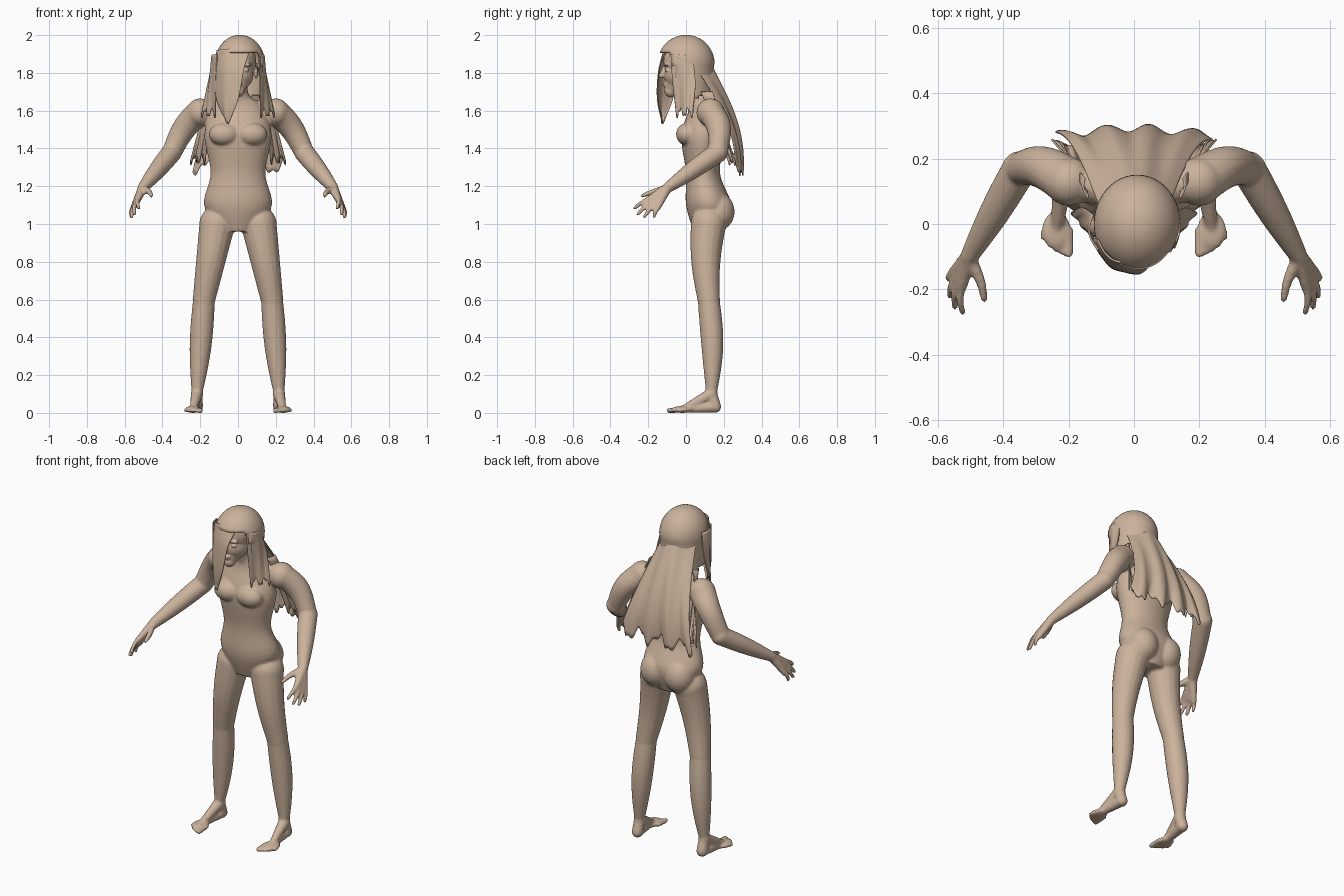
import bpy, bmesh, math
from mathutils import Vector, Matrix, Quaternion

old = bpy.data.objects.get("Cube")
if old:
    bpy.data.objects.remove(old, do_unlink=True)

clay = bpy.data.materials.new("warm_tan")
clay.use_nodes = True
clay.diffuse_color = (0.6, 0.45, 0.335, 1)
clay.node_tree.nodes["Principled BSDF"].inputs["Base Color"].default_value = clay.diffuse_color


def spline(rows, steps=6):
    """Smooth curve through rows of numbers."""
    out, last = [], len(rows) - 1
    for i in range(last):
        before, start, end, after = (rows[min(max(i + k, 0), last)] for k in (-1, 0, 1, 2))
        for s in range(steps):
            t = s / steps
            out.append([q + (r - p) * t / 2 + (p - 2.5 * q + 2 * r - e / 2) * t ** 2
                        + (3 * q - p - 3 * r + e) / 2 * t ** 3
                        for p, q, r, e in zip(before, start, end, after)])
    return out + [list(rows[-1])]


def loft(bm, rows, turn=Quaternion(), sides=24):
    """Closed tube through rows of x, y, z, width radius, depth radius."""
    rings = []
    for x, y, z, width, depth in rows:
        ring = []
        for k in range(sides):
            angle = math.tau * k / sides
            offset = Vector((width * math.cos(angle), depth * math.sin(angle), 0))
            ring.append(bm.verts.new(Vector((x, y, z)) + turn @ offset))
        rings.append(ring)
    for lower, upper in zip(rings, rings[1:]):
        for k in range(sides):
            j = (k + 1) % sides
            bm.faces.new((lower[k], lower[j], upper[j], upper[k]))
    bm.faces.new(rings[0])
    bm.faces.new(rings[-1])


def ball(bm, centre, radii):
    place = Matrix.Translation(centre) @ Matrix.Diagonal((*radii, 1))
    bmesh.ops.create_uvsphere(bm, u_segments=20, v_segments=12, radius=1, matrix=place)


def limb(bm, start, end, start_radius, end_radius, swell=0, bow=(0, 0, 0)):
    """Round-ended taper between two joints, fattened and bowed at its middle."""
    start, end, bow = Vector(start), Vector(end), Vector(bow)
    rows, steps = [], 10
    for i in range(steps + 1):
        t = i / steps
        arch = math.sin(math.pi * t)
        radius = start_radius + (end_radius - start_radius) * t + swell * arch
        rows.append((*(start.lerp(end, t) + bow * arch), radius, radius))
    loft(bm, rows, (end - start).to_track_quat('Z', 'Y'), sides=16)
    ball(bm, start, [start_radius] * 3)
    ball(bm, end, [end_radius] * 3)


def mirror(bm):
    """Repeat everything so far on the other side."""
    copy = bmesh.ops.duplicate(bm, geom=bm.verts[:] + bm.edges[:] + bm.faces[:])["geom"]
    verts = [item for item in copy if isinstance(item, bmesh.types.BMVert)]
    bmesh.ops.scale(bm, verts=verts, vec=(-1, 1, 1))


def finish(bm, name):
    bmesh.ops.recalc_face_normals(bm, faces=bm.faces)
    mesh = bpy.data.meshes.new(name)
    bm.to_mesh(mesh)
    bm.free()
    mesh.materials.append(clay)
    for polygon in mesh.polygons:
        polygon.use_smooth = True
    ob = bpy.data.objects.new(name, mesh)
    bpy.context.collection.objects.link(ob)
    return ob


def fuse(ob, voxel, rounds):
    """Blend overlapping volumes into one skin."""
    remesh = ob.modifiers.new("fuse", 'REMESH')
    remesh.mode, remesh.voxel_size, remesh.use_smooth_shade = 'VOXEL', voxel, True
    soften = ob.modifiers.new("soften", 'SMOOTH')
    soften.factor, soften.iterations = 0.5, rounds


def thicken(ob):
    solid = ob.modifiers.new("thickness", 'SOLIDIFY')
    solid.thickness, solid.offset = 0.006, 0


# Joints of the left side
hip, knee, ankle = Vector((.11, .12, 1)), Vector((.18, .12, .6)), Vector((.217, .135, .1))
heel, sole = Vector((.217, .155, .032)), Vector((.238, -.02, .018))
shoulder, elbow, wrist = Vector((.2, .13, 1.59)), Vector((.35, .17, 1.38)), Vector((.505, -.1, 1.19))

bm = bmesh.new()
# Leg
limb(bm, hip, knee, .095, .06, bow=(0, -.015, 0))
limb(bm, knee, ankle, .058, .028, swell=.015, bow=(0, .012, 0))
# Foot and toes
limb(bm, ankle, heel, .03, .032)
limb(bm, ankle, sole, .033, .018)
limb(bm, heel, sole, .03, .018)
ball(bm, sole, (.045, .06, .018))
for k in range(5):
    across, reach = .2 + .019 * k, .003 * k * k - .09
    thickness = .01 if k else .014
    limb(bm, (across, sole.y, .015), (across, reach, .012), thickness, thickness)
# Arm
limb(bm, shoulder, elbow, .075, .054, bow=(.01, .025, .02))
limb(bm, elbow, wrist, .054, .028, swell=.006)
limb(bm, (0, .1, 1.61), shoulder, .05, .06)
# Hand: four fanned fingers and a thumb
first_knuckle, last_knuckle = Vector((.53, -.2, 1.13)), Vector((.555, -.15, 1.085))
first_tip, last_tip = Vector((.525, -.27, 1.085)), Vector((.567, -.17, 1.04))
for k in range(4):
    knuckle = first_knuckle.lerp(last_knuckle, k / 3)
    tip = first_tip.lerp(last_tip, k / 3) + Vector((.012, -.02, -.02)) * math.sin(math.pi * k / 3)
    limb(bm, wrist, knuckle, .026, .016)
    limb(bm, knuckle, tip, .014, .01, bow=(.005, 0, .005))
limb(bm, wrist, (.46, -.23, 1.15), .02, .011, bow=(-.012, -.01, 0))
# Chest and seat
ball(bm, (.075, .005, 1.475), (.08, .058, .06))
ball(bm, (.08, .17, 1.065), (.088, .088, .1))
mirror(bm)
# Torso and neck
loft(bm, spline([(0, .12, .96, .09, .08), (0, .12, 1.1, .18, .12), (0, .09, 1.27, .145, .09),
                 (0, .09, 1.47, .178, .115), (0, .1, 1.62, .13, .08), (0, .07, 1.68, .06, .055),
                 (0, .03, 1.76, .05, .05)]), sides=32)
fuse(finish(bm, "body"), .0075, 4)

# Head: paired features, then skull, jaw, nose and lips
bm = bmesh.new()
ball(bm, (.04, -.105, 1.842), (.034, .014, .008))
ball(bm, (.04, -.1, 1.815), (.019, .012, .009))
ball(bm, (.095, 0, 1.8), (.01, .02, .032))
mirror(bm)
ball(bm, (0, 0, 1.86), (.097, .12, .11))
limb(bm, (0, -.035, 1.79), (0, -.08, 1.705), .082, .035)
limb(bm, (0, -.115, 1.83), (0, -.13, 1.785), .009, .014)
ball(bm, (0, -.11, 1.745), (.026, .014, .006))
ball(bm, (0, -.108, 1.732), (.021, .014, .007))
fuse(finish(bm, "head"), .005, 2)

# Hair cap: straight sides under a dome, cut open at the face and ragged at the hem
bm = bmesh.new()
walls, dome = 14, 12
rows = [(.01, 0, 1.65 + .2 * i / walls, .12 + .01 * i / walls, .135 + .01 * i / walls) for i in range(walls)]
for i in range(dome):
    angle = math.pi / 2 * i / dome
    rows.append((.01, 0, 1.85 + .148 * math.sin(angle), .13 * math.cos(angle), .148 * math.cos(angle)))
loft(bm, rows, sides=48)
gone = []
for face in bm.faces:
    c = face.calc_center_median()
    hem = 1.67 + .02 * math.sin(c.x * 55) * math.cos(c.y * 40)
    in_face_opening = c.z < 1.91 and c.y < -.02 - (c.z - 1.66) / 4
    if c.z < hem or in_face_opening:
        gone.append(face)
bmesh.ops.delete(bm, geom=gone, context='FACES')
thicken(finish(bm, "hair_cap"))


def sheet(name, rows, bulge, ripple=.004, waves=7, jag=.02, columns=32):
    """Strip of hair between a left and a right edge, bowed by bulge, with a ragged end."""
    bm, grid = bmesh.new(), []
    bow = Vector(bulge)
    for i, row in enumerate(rows):
        down = i / (len(rows) - 1)
        left, right, line = Vector(row[:3]), Vector(row[3:]), []
        for k in range(columns + 1):
            u = k / columns
            fold = math.sin(u * waves * 2 + down)
            point = left.lerp(right, u) + bow * math.sin(math.pi * u) * (1 - .8 * down)
            point += bow.normalized() * ripple * down * fold
            point.z -= jag * down ** 4 * (fold + math.sin(u * waves * 5) / 2)
            line.append(bm.verts.new(point))
        grid.append(line)
    for upper, lower in zip(grid, grid[1:]):
        for k in range(columns):
            bm.faces.new((upper[k], upper[k + 1], lower[k + 1], lower[k]))
    thicken(finish(bm, name))


# Long curtain fanning down the back
rows = []
for i in range(25):
    t = i / 24
    width, depth, height = .1 + .14 * t, .04 + .23 * math.sin(math.pi / 2 * t), 1.85 - .55 * t
    rows.append((-width, depth, height, width, depth, height))
sheet("back_curtain", rows, (0, .09, 0), ripple=.014, waves=11, jag=.03, columns=64)

# Swept fringe covering one side of the face
sheet("fringe", spline([(-.11, -.05, 1.92, .07, -.09, 1.935), (-.125, -.045, 1.82, .035, -.14, 1.83),
                        (-.112, -.07, 1.66, .002, -.15, 1.66), (-.058, -.115, 1.54, -.05, -.12, 1.53)]),
      (-.03, -.045, 0), ripple=.002, jag=0)

# Locks in front of each shoulder and thin strands beside the back
for sign, side in ((1, "left"), (-1, "right")):
    lock = spline([(.11, -.08, 1.9, .125, .03, 1.89), (.115, -.07, 1.75, .155, .05, 1.75),
                   (.115, -.05, 1.59, .19, .035, 1.59)])
    strand = [(.14 + .03 * t, .08 + .15 * t, 1.7 - .36 * t, .15 + .1 * t, .14 + .12 * t, 1.7 - .36 * t)
              for t in (i / 12 for i in range(13))]
    for name, rows, bulge in (("lock", lock, .02), ("back_strand", strand, .01)):
        rows = [(sign * a, b, c, sign * d, e, f) for a, b, c, d, e, f in rows]
        sheet(side + "_" + name, rows, (sign * bulge, 0, 0))
